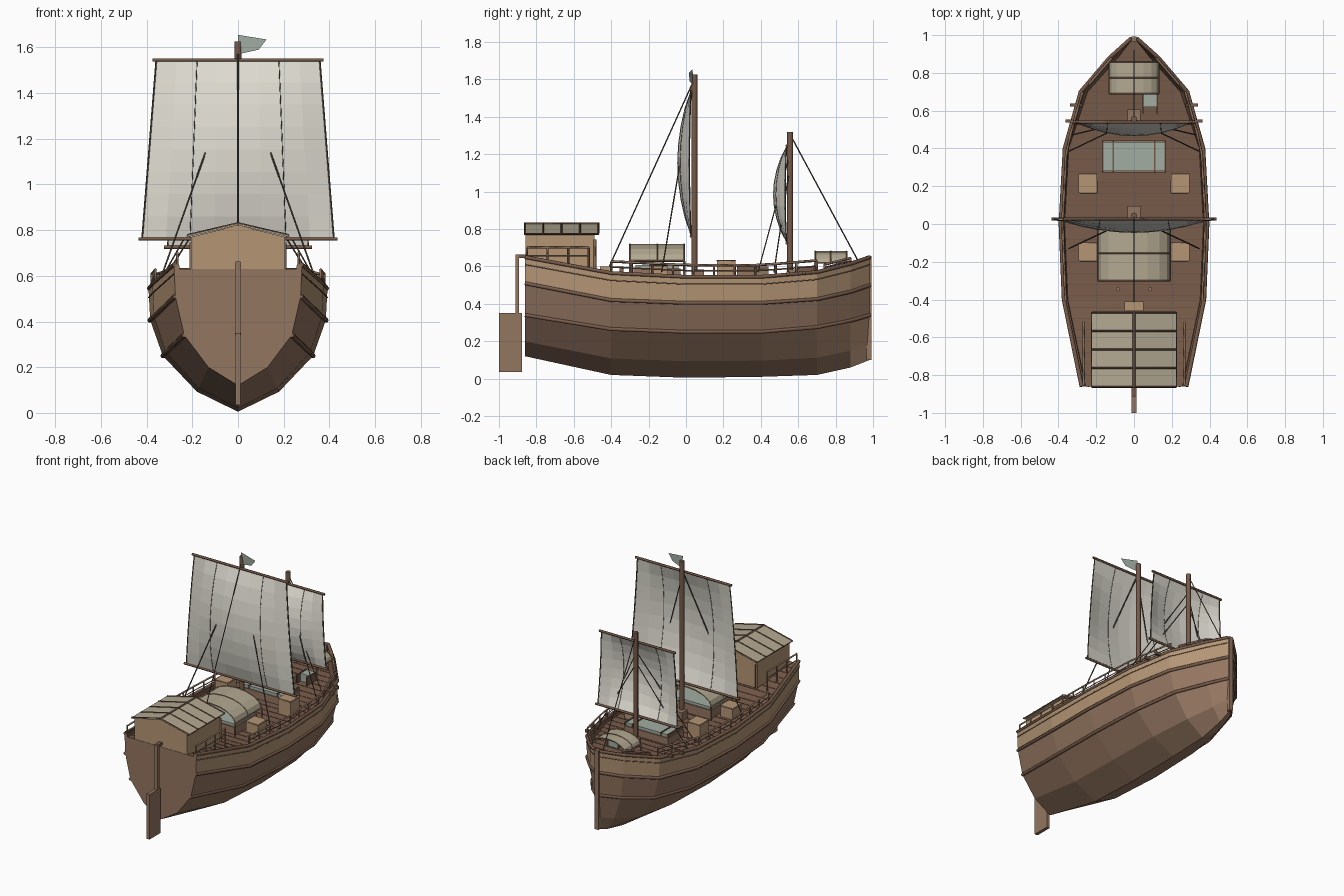
import bpy, bmesh, math

if "Cube" in bpy.data.objects:
    bpy.data.objects.remove(bpy.data.objects["Cube"])


def material(name, *rgb):
    m = bpy.data.materials.new(name)
    m.use_nodes = True
    m.diffuse_color = (*rgb, 1)
    m.node_tree.nodes["Principled BSDF"].inputs["Base Color"].default_value = (*rgb, 1)
    return m


HULL = material("hull brown", .295, .18, .118)
LIGHT = material("light wood", .46, .305, .178)
DECK = material("deck brown", .185, .105, .068)
TRIM = material("dark trim", .135, .076, .05)
ROPE = material("rope", .11, .09, .07)
SAIL = material("sail cloth", .75, .73, .65)
ROOF = material("canvas tan", .45, .395, .285)
GLASS = material("pale teal", .36, .42, .365)


def mesh(name, verts, faces, mats, index=None):
    me = bpy.data.meshes.new(name)
    me.from_pydata(verts, [], faces)
    for m in mats:
        me.materials.append(m)
    if index:
        me.polygons.foreach_set("material_index", index)
    bm = bmesh.new()
    bm.from_mesh(me)
    bmesh.ops.recalc_face_normals(bm, faces=bm.faces)
    bm.to_mesh(me)
    bm.free()
    ob = bpy.data.objects.new(name, me)
    bpy.context.collection.objects.link(ob)
    return ob


def box(name, xs, ys, zs, mat):
    v = [(x, y, z) for x in xs for y in ys for z in zs]
    f = [(0, 1, 3, 2), (4, 6, 7, 5), (0, 4, 5, 1), (2, 3, 7, 6), (0, 2, 6, 4), (1, 5, 7, 3)]
    return mesh(name, v, f, [mat])


def tubes(name, paths, r, mat, res=0):
    cu = bpy.data.curves.new(name, "CURVE")
    cu.dimensions = "3D"
    cu.bevel_depth, cu.bevel_resolution, cu.use_fill_caps = r, res, True
    for path in paths:
        s = cu.splines.new("POLY")
        s.points.add(len(path) - 1)
        for p, co in zip(s.points, path):
            p.co = (*co, 1)
    cu.materials.append(mat)
    ob = bpy.data.objects.new(name, cu)
    bpy.context.collection.objects.link(ob)
    return ob


def both(path):
    return [path, [(-x, y, z) for x, y, z in path]]


# Hull stations: y, half width, keel, chine, wale, sheer heights, deck drop, deck half width
STATIONS = [(-.86, .28, .12, .34, .51, .65, .02, .255), (-.4, .375, .02, .265, .42, .565, .02, .35),
            (0, .392, .005, .25, .405, .545, .02, .367), (.4, .37, .01, .25, .405, .545, .02, .345),
            (.7, .285, .02, .275, .425, .57, .03, .245), (.88, .13, .06, .31, .465, .615, .07, .085),
            (.982, .015, .1, .34, .5, .65, .1, .004)]


def at(y):
    for a, b in zip(STATIONS, STATIONS[1:]):
        if y <= b[0]:
            break
    t = (y - a[0]) / (b[0] - a[0])
    return [p + (q - p) * t for p, q in zip(a, b)]


def deck(y):
    return at(y)[5] - at(y)[6]


# Hull shell with bulwark and deck
verts, faces, index = [], [], []
for y, w, keel, chine, wale, sheer, drop, floor in STATIONS:
    half = [(w * .46, keel + .36 * (chine - keel)), (w * .84, chine), (w * .98, wale),
            (w, sheer), (max(w - .022, w * .4), sheer), (floor, sheer - drop)]
    ring = [(0, keel)] + half + [(0, sheer - drop)] + [(-x, z) for x, z in reversed(half)]
    verts += [(x, y, z) for x, z in ring]
n = len(ring)
slots = [0, 0, 0, 1, 2, 2, 2]
slots += slots[::-1]
for i in range(len(STATIONS) - 1):
    for j in range(n):
        k = (j + 1) % n
        faces.append((i * n + j, i * n + k, (i + 1) * n + k, (i + 1) * n + j))
        index.append(slots[j])
faces += [tuple(range(n)), tuple(range(len(verts) - n, len(verts)))]
index += [0, 0]
mesh("hull", verts, faces, [HULL, LIGHT, DECK], index)

# Wales and rim rails
for name, scale, col, lift, r in (("lower_wale", .84, 3, 0, .011), ("upper_wale", .985, 4, 0, .011),
                                  ("plank_line", .997, 5, -.04, .003), ("gunwale", .99, 5, 0, .011)):
    path = [(s[1] * scale, s[0], s[col] + lift) for s in STATIONS]
    tubes(name, both(path), r, DECK, 1)
box("stem_post", (-.014, .014), (.965, .993), (.1, .655), HULL)

# Deck seams
for i in range(29):
    y = -.8 + i * .06
    x = at(y)[7]
    box("deck_seam", (-x, x), (y - .0012, y + .0012), (deck(y), deck(y) + .002), TRIM)

# Rudder
box("rudder_blade", (-.012, .012), (-1, -.876), (.035, .35), HULL)
box("rudder_post", (-.014, .014), (-.912, -.892), (.34, .66), HULL)
box("tiller", (-.012, .012), (-.912, -.84), (.645, .663), DECK)


# Railings with posts
def railing(name, top, drop):
    tubes(name + "_top", both(top), .007, HULL)
    tubes(name + "_middle", both([(x, y, z - drop) for x, y, z in top]), .004, HULL)
    posts = []
    for x, y, z in top:
        posts += both([(x, y, z), (x, y, deck(y) - .005)])
    tubes(name + "_posts", posts, .006, HULL)


def rail_path(ys, height):
    return [(at(y)[1] - .013, y, at(y)[5] + height) for y in ys]


railing("waist_rail", rail_path([-.4 + i * .11 for i in range(11)], .062), .03)
railing("stern_rail", [(.266, y, .702) for y in (-.85, -.74, -.63, -.52)], .045)
railing("bow_rail", rail_path([.74, .81, .88], .03), .015)
for y in (.545, .63):
    for s in (-1, 1):
        x = at(y)[1]
        box("chain_beam", (s * (x - .03), s * (x + .035)), (y - .008, y + .008),
            (deck(y) + .02, deck(y) + .04), DECK)

# Stern cabin
end = [(-.205, .58), (.205, .58), (.205, .77), (0, .822), (-.205, .77)]
v = [(x, y, z) for y in (-.857, -.49) for x, z in end]
f = [tuple(range(5)), tuple(range(5, 10))] + [(i, (i + 1) % 5, (i + 1) % 5 + 5, i + 5) for i in range(5)]
mesh("cabin_walls", v, f, [LIGHT])
top = [(-.222, .77), (0, .822), (.222, .77)]
v = [(x, y, z + h) for h in (0, .008) for y in (-.865, -.465) for x, z in top]
f = [(6, 7, 10, 9), (7, 8, 11, 10), (0, 3, 4, 1), (1, 4, 5, 2), (0, 1, 7, 6), (1, 2, 8, 7),
     (3, 9, 10, 4), (4, 10, 11, 5), (0, 6, 9, 3), (2, 5, 11, 8)]
mesh("cabin_roof", v, f, [ROOF])
tubes("roof_battens", [[(x, y, z + .008) for x, z in top]
                       for y in (-.862, -.763, -.665, -.567, -.468)], .005, TRIM)
tubes("roof_ridge", [[(0, -.867, .828), (0, -.463, .828)]], .008, TRIM)
tubes("roof_eaves", both([(.222, -.865, .774), (.222, -.465, .774)]), .005, TRIM)
tubes("cabin_corner_posts", both([(.205, -.487, .58), (.205, -.487, .745)]), .008, HULL)
box("cabin_door", (-.05, .05), (-.492, -.478), (.59, .74), HULL)
box("cabin_step", (-.05, .05), (-.46, -.41), (.56, .6), LIGHT)


# Arched canvas covers on posts
def canopy(name, half, ys, base, rise):
    arc = [(half * math.cos(a), base + rise * math.sin(a))
           for a in [math.pi * i / 8 for i in range(9)]]
    v = [(x, y, z) for y in ys for x, z in arc]
    ob = mesh(name, v, [(i, i + 1, i + 10, i + 9) for i in range(8)], [ROOF])
    ob.modifiers.new("thickness", "SOLIDIFY").thickness = .006
    ribs = [[(x, y, z) for x, z in arc] for y in (ys[0], sum(ys) / 2, ys[1])]
    tubes(name + "_ribs", ribs, .004, HULL)
    tubes(name + "_edges", both([(half, ys[0], base), (half, ys[1], base)]), .005, HULL)
    legs = []
    for y in ys:
        legs += both([(half, y, base), (half, y, deck(.7))])
    tubes(name + "_posts", legs, .006, HULL)


canopy("hold_cover", .19, (-.3, -.01), .63, .09)
canopy("bow_cover", .13, (.69, .86), .62, .062)
box("hold_coaming", (-.17, .17), (-.28, -.03), (.52, .59), HULL)
box("hold_hatch", (-.16, .16), (-.27, -.04), (.585, .608), GLASS)

# Glazed skylight and small hatch
box("skylight_base", (-.17, .17), (.272, .442), (.51, .575), HULL)
box("skylight_glass", (-.162, .162), (.28, .434), (.57, .595), GLASS)
for x in (-.165, -.11, .11, .165):
    box("skylight_bar", (x - .004, x + .004), (.274, .44), (.575, .6), DECK)
box("small_hatch", (.05, .12), (.62, .69), (.54, .595), GLASS)
for x in (.045, .12):
    box("small_hatch_side", (x, x + .008), (.585, .69), (.54, .6), DECK)

# Crates and bollards
for s in (-1, 1):
    for y0, y1, z in ((.165, .265, .635), (-.195, -.1, .61)):
        a, b = .197, .293
        box("crate", (s * a, s * b), (y0, y1), (.52, z), LIGHT)
        loop = [(a, y0), (b, y0), (b, y1), (a, y1), (a, y0)]
        tubes("crate_edges", [[(s * x, y, z - .004) for x, y in loop]], .003, HULL)
    tubes("bollard", [[(s * .085, -.345, .53), (s * .085, -.345, .6)]], .011, HULL, 1)


# Masts, sails and rigging
def rig(name, y, height, top, low, depth):
    (tz, tw), (bz, bw) = top, low
    tubes(name + "_mast", [[(0, y, deck(y)), (0, y, height)]], .016, DECK, 2)
    box(name + "_mast_step", (-.035, .035), (y - .01, y + .05), (.52, .585), HULL)

    def point(u, t):
        belly = depth * math.sin(math.pi * t) ** .8 * (1 - .88 * u * u)
        return (u * (bw + (tw - bw) * t), y - .018 - belly, bz + (tz - bz) * t)

    cols, rows = 8, 8
    v = [point(-1 + 2 * i / cols, j / rows) for j in range(rows + 1) for i in range(cols + 1)]
    f = [(k, k + 1, k + cols + 2, k + cols + 1)
         for j in range(rows) for k in range(j * (cols + 1), j * (cols + 1) + cols)]
    mesh(name + "_sail", v, f, [SAIL])
    for z, w in (top, low):
        tubes(name + "_yard", [[(-w - .016, y - .018, z), (w + .016, y - .018, z)]], .008, DECK, 1)
    steps = [j / rows for j in range(rows + 1)]
    tubes(name + "_sail_edges", both([point(1, t) for t in steps]), .004, ROPE)
    tubes(name + "_sail_seams", both([point(.5, t) for t in steps]), .002, ROPE)


rig("main", .045, 1.625, (1.545, .358), (.762, .42), .074)
rig("fore", .557, 1.32, (1.245, .28), (.725, .308), .074)
tubes("main_backstay", [[(0, .035, 1.58), (0, -.41, .6)]], .0035, ROPE)
tubes("forestay", [[(0, .565, 1.29), (0, .92, .63)]], .0035, ROPE)
tubes("main_shrouds", both([(0, .033, 1.54), (.345, -.13, .57)]), .004, ROPE)
tubes("fore_shrouds", both([(0, .55, 1.18), (.345, .385, .57)])
      + both([(0, .55, 1.1), (.335, .47, .57)]), .0035, ROPE)

# Pennant
mesh("pennant", [(0, .035, 1.655), (.125, .015, 1.635), (.09, .02, 1.59), (0, .04, 1.57)],
     [(0, 1, 2, 3)], [GLASS])
